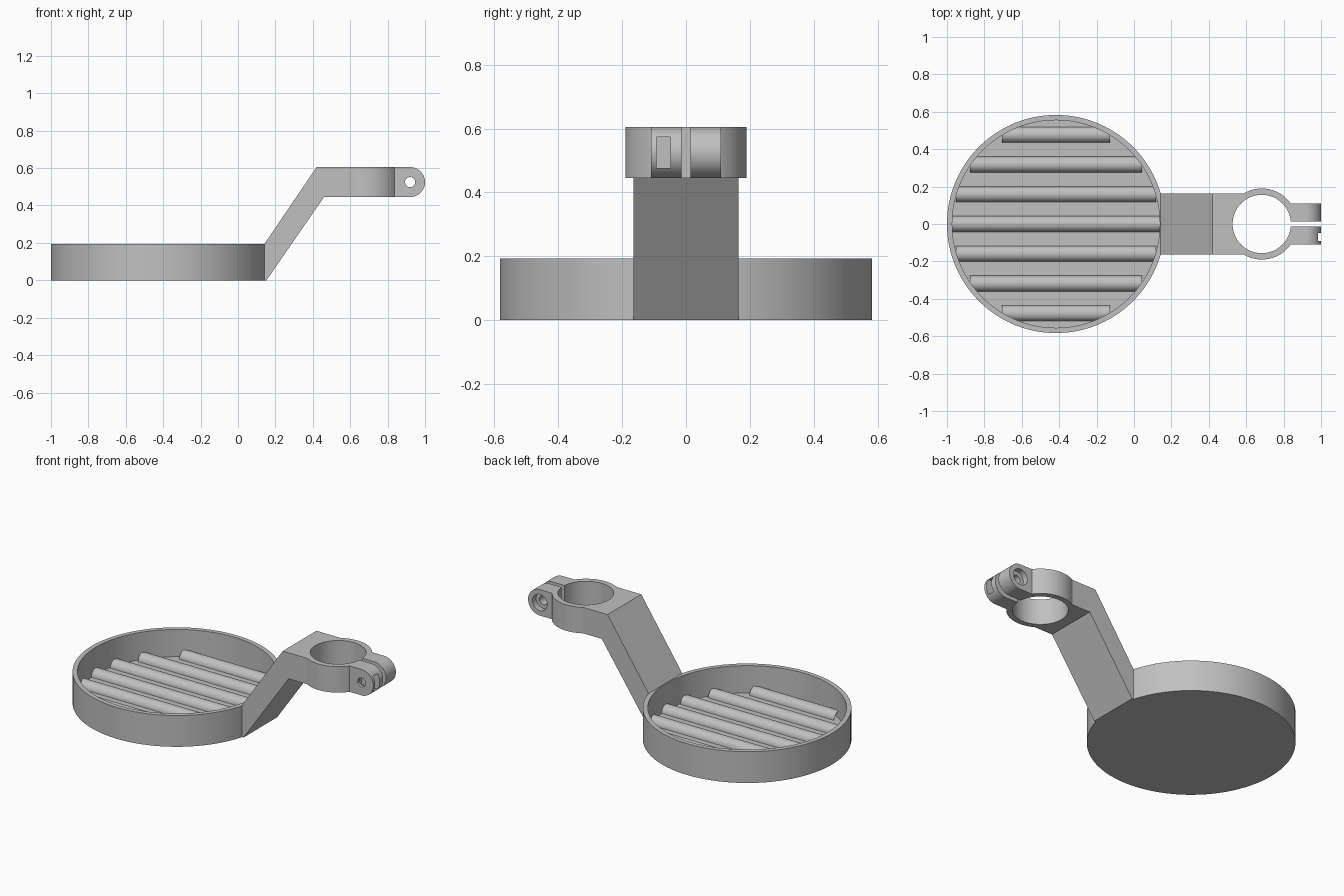
import bpy, bmesh, math

if "Cube" in bpy.data.objects:
    bpy.data.objects.remove(bpy.data.objects["Cube"], do_unlink=True)

grey = bpy.data.materials.new("plain_grey")
grey.use_nodes = True
colour = (0.53, 0.53, 0.53, 1)
grey.diffuse_color = colour
grey.node_tree.nodes["Principled BSDF"].inputs["Base Color"].default_value = colour

DISH_X, DISH_R, WALL_R, DISH_H, FLOOR = -0.417, 0.583, 0.555, 0.193, 0.025
RING_X, RING_R, BORE_R = 0.683, 0.19, 0.156
LOW, HIGH = 0.445, 0.605
BOLT_X, BOLT_Z = 0.92, 0.525


def finish(bm, name):
    bmesh.ops.remove_doubles(bm, verts=bm.verts, dist=1e-5)
    bmesh.ops.recalc_face_normals(bm, faces=bm.faces)
    mesh = bpy.data.meshes.new(name)
    bm.to_mesh(mesh)
    bm.free()
    mesh.materials.append(grey)
    obj = bpy.data.objects.new(name, mesh)
    bpy.context.collection.objects.link(obj)
    return obj


def prism(name, outline, axis, lo, hi):
    """Extrude a 2D outline along y (outline in x, z) or z (outline in x, y)."""
    def place(u, v, t):
        return (u, t, v) if axis == "y" else (u, v, t)
    bm = bmesh.new()
    ends = [[bm.verts.new(place(u, v, t)) for u, v in outline] for t in (lo, hi)]
    for loop in ends:
        bm.faces.new(loop)
    n = len(outline)
    for i in range(n):
        j = (i + 1) % n
        bm.faces.new((ends[0][i], ends[0][j], ends[1][j], ends[1][i]))
    return finish(bm, name)


def arc(cx, cy, r, start, end, steps):
    angles = [math.radians(start + (end - start) * i / steps) for i in range(steps + 1)]
    return [(cx + r * math.cos(a), cy + r * math.sin(a)) for a in angles]


def circle(cx, cy, r, steps=64):
    return arc(cx, cy, r, 0, 360, steps)[:-1]


def box(name, x0, x1, y0, y1, z0, z1):
    return prism(name, [(x0, z0), (x1, z0), (x1, z1), (x0, z1)], "y", y0, y1)


def combine(obj, other, operation):
    mod = obj.modifiers.new("join", "BOOLEAN")
    mod.operation, mod.solver, mod.object = operation, "EXACT", other
    bpy.context.view_layer.update()
    result = bpy.data.meshes.new_from_object(
        obj.evaluated_get(bpy.context.evaluated_depsgraph_get()))
    obj.modifiers.clear()
    obj.data = result
    bpy.data.objects.remove(other, do_unlink=True)


# Round dish, trimmed flat where the arm joins
bm = bmesh.new()
profile = [(0, 0), (DISH_R, 0), (DISH_R, DISH_H), (WALL_R, DISH_H), (WALL_R, FLOOR), (0, FLOOR)]
points = [bm.verts.new((r, 0, z)) for r, z in profile]
edges = [bm.edges.new(pair) for pair in zip(points, points[1:])]
bmesh.ops.spin(bm, geom=points + edges, cent=(0, 0, 0), axis=(0, 0, 1),
               angle=math.tau, steps=96)
for v in bm.verts:
    v.co.x = min(v.co.x + DISH_X, 0.15)
parts = [finish(bm, "dish")]

# Seven half-round ribs across the dish floor
for k in range(-3, 4):
    y = k * 0.159
    section = arc(y, FLOOR, 0.042, 0, 180, 20)
    half = math.sqrt(WALL_R ** 2 - y ** 2) + 0.004
    bm = bmesh.new()
    sides = []
    for s in (-1, 1):
        sides.append([bm.verts.new((DISH_X + s * min(half, math.sqrt(0.57 ** 2 - v ** 2)), v, z))
                      for v, z in section])
        bm.faces.new(sides[-1])
    for i in range(len(section) - 1):
        bm.faces.new((sides[0][i], sides[0][i + 1], sides[1][i + 1], sides[1][i]))
    parts.append(finish(bm, f"rib_{k + 4}"))

# Cranked arm with a flat top plate
arm = prism("arm_and_clamp", [(0.141, 0), (0.152, 0), (0.46, LOW), (RING_X, LOW),
                              (RING_X, HIGH), (0.42, HIGH), (0.141, DISH_H + 0.001)],
            "y", -0.164, 0.164)

# Clamp ring and its two rounded ears
combine(arm, prism("ring", circle(RING_X, 0, RING_R, 96), "z", LOW, HIGH), "UNION")
ear = [(0.81, LOW)] + arc(BOLT_X, BOLT_Z, 0.08, -90, 90, 32) + [(0.81, HIGH)]
combine(arm, prism("ears", ear, "y", -0.11, 0.11), "UNION")

# Bore, split, bolt hole, bolt head recess and nut slot
cutters = [
    prism("bore", circle(RING_X, 0, BORE_R, 96), "z", 0.3, 0.8),
    box("split", RING_X, 1.1, -0.014, 0.014, 0.3, 0.8),
    prism("bolt_hole", circle(BOLT_X, BOLT_Z, 0.027, 32), "y", -0.3, 0.3),
    prism("head_recess", circle(BOLT_X, BOLT_Z, 0.05, 32), "y", 0.075, 0.3),
    box("nut_slot", 0.875, 1.1, -0.092, -0.048, 0.477, 0.573),
]
for cutter in cutters:
    combine(arm, cutter, "DIFFERENCE")
parts.append(arm)

# Smooth the curved walls, keep edges sharp
bpy.ops.object.select_all(action="DESELECT")
for part in parts:
    part.select_set(True)
bpy.context.view_layer.objects.active = arm
bpy.ops.object.shade_smooth_by_angle(angle=math.radians(30))
